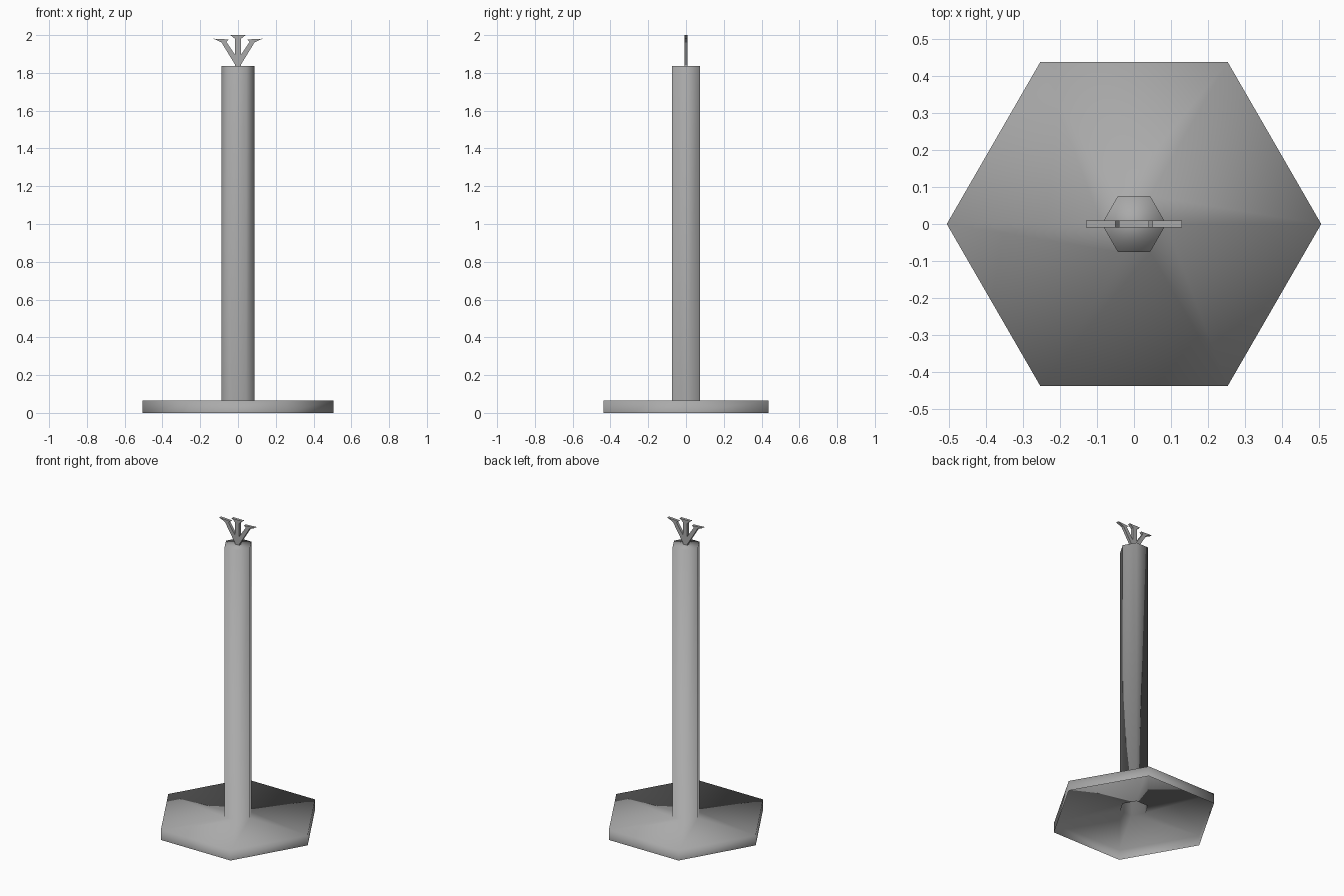
import bpy
import bmesh
from math import cos, sin, pi

if "Cube" in bpy.data.objects:
    bpy.data.objects.remove(bpy.data.objects["Cube"])

grey = bpy.data.materials.new("plain grey")
grey.use_nodes = True
colour = (0.4, 0.4, 0.4, 1)
grey.diffuse_color = colour
grey.node_tree.nodes["Principled BSDF"].inputs["Base Color"].default_value = colour


def make_object(name, bm, smooth=True):
    mesh = bpy.data.meshes.new(name)
    bm.to_mesh(mesh)
    bm.free()
    for face in mesh.polygons:
        face.use_smooth = smooth
    mesh.materials.append(grey)
    obj = bpy.data.objects.new(name, mesh)
    bpy.context.collection.objects.link(obj)
    return obj


# Foot and post: one smooth six-sided shell, open underneath
SIDES = 6
FOOT_TOP, POST_TOP = 0.066, 1.837
profile = [(0.505, 0), (0.505, FOOT_TOP), (0.087, FOOT_TOP), (0.087, POST_TOP)]
bm = bmesh.new()
rings = []
for radius, z in profile:
    rings.append([bm.verts.new((radius * cos(2 * pi * i / SIDES),
                                radius * sin(2 * pi * i / SIDES), z))
                  for i in range(SIDES)])
for low, high in zip(rings, rings[1:]):
    for i in range(SIDES):
        j = (i + 1) % SIDES
        bm.faces.new((low[i], low[j], high[j], high[i]))
bm.faces.new(rings[-1])
make_object("foot_and_post", bm)


# Prongs: flat outlines given thickness along y
def prong(name, outline, side=1, half=0.009):
    bm = bmesh.new()
    face = bm.faces.new([bm.verts.new((x * side, -half, z)) for x, z in outline])
    new = bmesh.ops.extrude_face_region(bm, geom=[face])["geom"]
    moved = [v for v in new if isinstance(v, bmesh.types.BMVert)]
    bmesh.ops.translate(bm, verts=moved, vec=(0, 2 * half, 0))
    bmesh.ops.recalc_face_normals(bm, faces=bm.faces)
    make_object(name, bm, smooth=False)


centre = [(-0.015, POST_TOP), (0.015, POST_TOP), (0.015, 1.98),
          (0.04, 2.0), (-0.04, 2.0), (-0.015, 1.98)]
arm = [(0, POST_TOP), (0.015, 1.843), (0.088, 1.962), (0.13, 1.981),
       (0.05, 1.977), (0.062, 1.965), (0, 1.872)]
prong("centre_prong", centre)
prong("left_prong", arm)
prong("right_prong", arm, -1)
